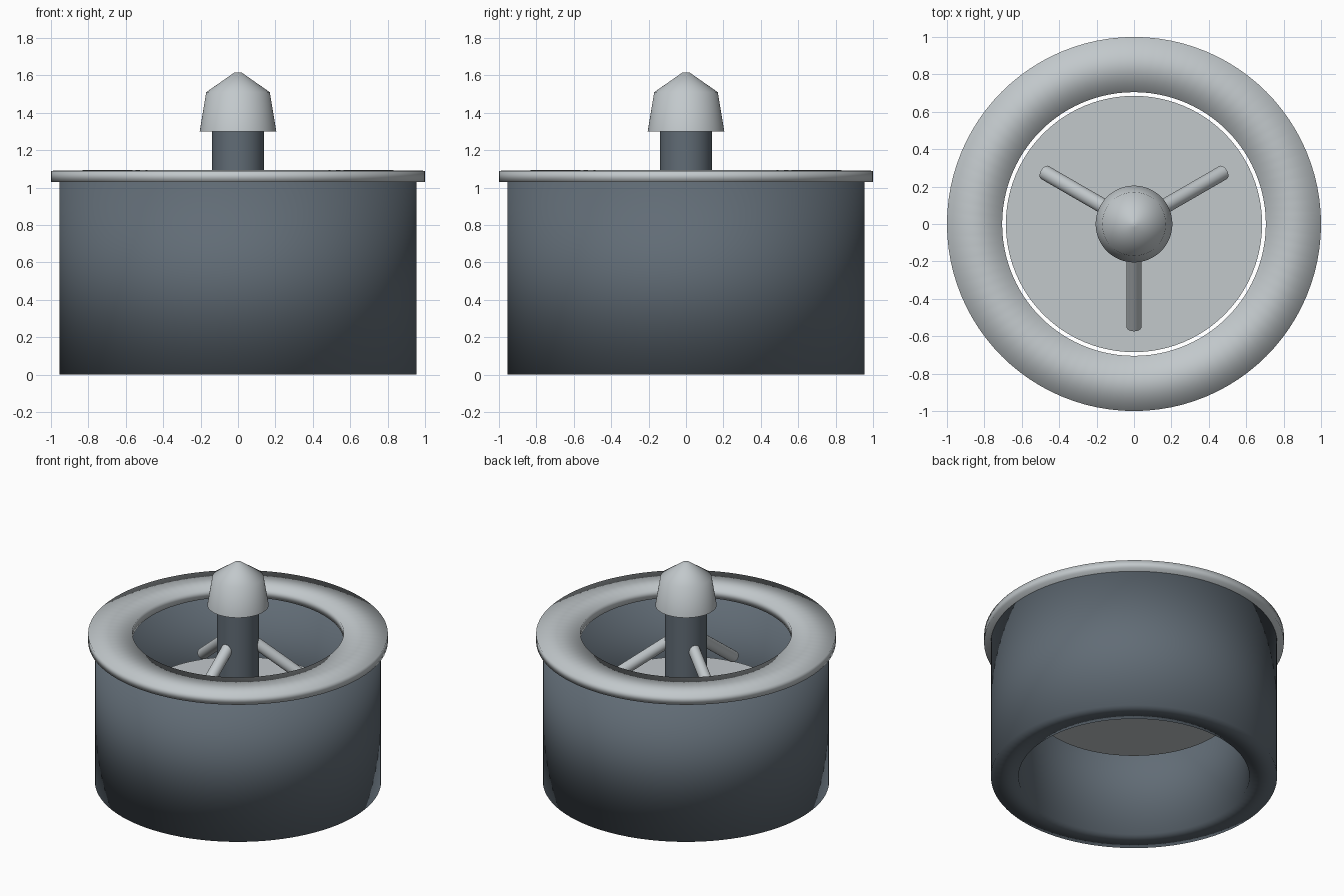
import bpy
import bmesh
import math
from mathutils import Vector

SEGMENTS = 96

default_cube = bpy.data.objects.get("Cube")
if default_cube:
    bpy.data.objects.remove(default_cube, do_unlink=True)


def make_material(name, rgb):
    mat = bpy.data.materials.new(name)
    mat.use_nodes = True
    color = (*rgb, 1.0)
    mat.diffuse_color = color
    bsdf = mat.node_tree.nodes["Principled BSDF"]
    bsdf.inputs["Base Color"].default_value = color
    bsdf.inputs["Roughness"].default_value = 0.6
    return mat


slate = make_material("slate_blue_grey", (0.12, 0.15, 0.18))
light_grey = make_material("light_grey", (0.54, 0.58, 0.60))


def finish(name, bm, mat, angle):
    """Turn a bmesh into a shaded, coloured object; no angle means smooth all over."""
    bmesh.ops.recalc_face_normals(bm, faces=bm.faces)
    mesh = bpy.data.meshes.new(name)
    bm.to_mesh(mesh)
    bm.free()
    mesh.materials.append(mat)
    obj = bpy.data.objects.new(name, mesh)
    bpy.context.collection.objects.link(obj)
    bpy.ops.object.select_all(action="DESELECT")
    obj.select_set(True)
    bpy.context.view_layer.objects.active = obj
    if angle is None:
        bpy.ops.object.shade_smooth()
    else:
        bpy.ops.object.shade_smooth_by_angle(angle=math.radians(angle))
    return obj


def lathe(name, profile, mat, ring=False, angle=None):
    """Revolve (radius, z) points about z, as a closed ring or a capped solid."""
    bm = bmesh.new()
    loops = []
    for radius, z in profile:
        turns = [math.tau * i / SEGMENTS for i in range(SEGMENTS)]
        loops.append([bm.verts.new((radius * math.cos(t), radius * math.sin(t), z))
                      for t in turns])
    pairs = list(zip(loops, loops[1:]))
    if ring:
        pairs.append((loops[-1], loops[0]))
    else:
        bm.faces.new(loops[0])
        bm.faces.new(loops[-1])
    for low, high in pairs:
        for i in range(SEGMENTS):
            j = (i + 1) % SEGMENTS
            bm.faces.new((low[i], low[j], high[j], high[i]))
    return finish(name, bm, mat, angle)


def rod(name, start, end, radius, mat):
    """Straight round bar between two points."""
    axis = end - start
    bm = bmesh.new()
    bmesh.ops.create_cone(bm, cap_ends=True, segments=32, radius1=radius,
                          radius2=radius, depth=axis.length)
    bm.transform(axis.to_track_quat("Z", "Y").to_matrix().to_4x4())
    bmesh.ops.translate(bm, verts=bm.verts, vec=(start + end) / 2)
    return finish(name, bm, mat, 40)


# Hollow outer body, open at both ends
lathe("body_tube", [(0.77, 0), (0.955, 0), (0.955, 1.03), (0.77, 1.03)],
      slate, ring=True)

# Wide rim on top of the body
lathe("top_flange", [(0.705, 1.03), (1.0, 1.03), (1.0, 1.09), (0.705, 1.095)],
      light_grey, ring=True)

# Loose plate inside, leaving a narrow gap under the rim
lathe("inner_disc", [(0.685, 0.555), (0.685, 0.60)], light_grey, angle=40)

# Central post and its pointed cap
lathe("stem", [(0.14, 0.58), (0.14, 1.32)], slate, angle=40)
lathe("cap", [(0.205, 1.30), (0.17, 1.51), (0.02, 1.615)], light_grey, angle=60)

# Three sloping struts around the post
for number, degrees in enumerate((30, 150, 270), 1):
    turn = math.radians(degrees)
    outward = Vector((math.cos(turn), math.sin(turn), 0))
    up = Vector((0, 0, 1))
    rod(f"strut_{number}", outward * 0.10 + up * 1.04,
        outward * 0.55 + up * 0.71, 0.04, light_grey)
